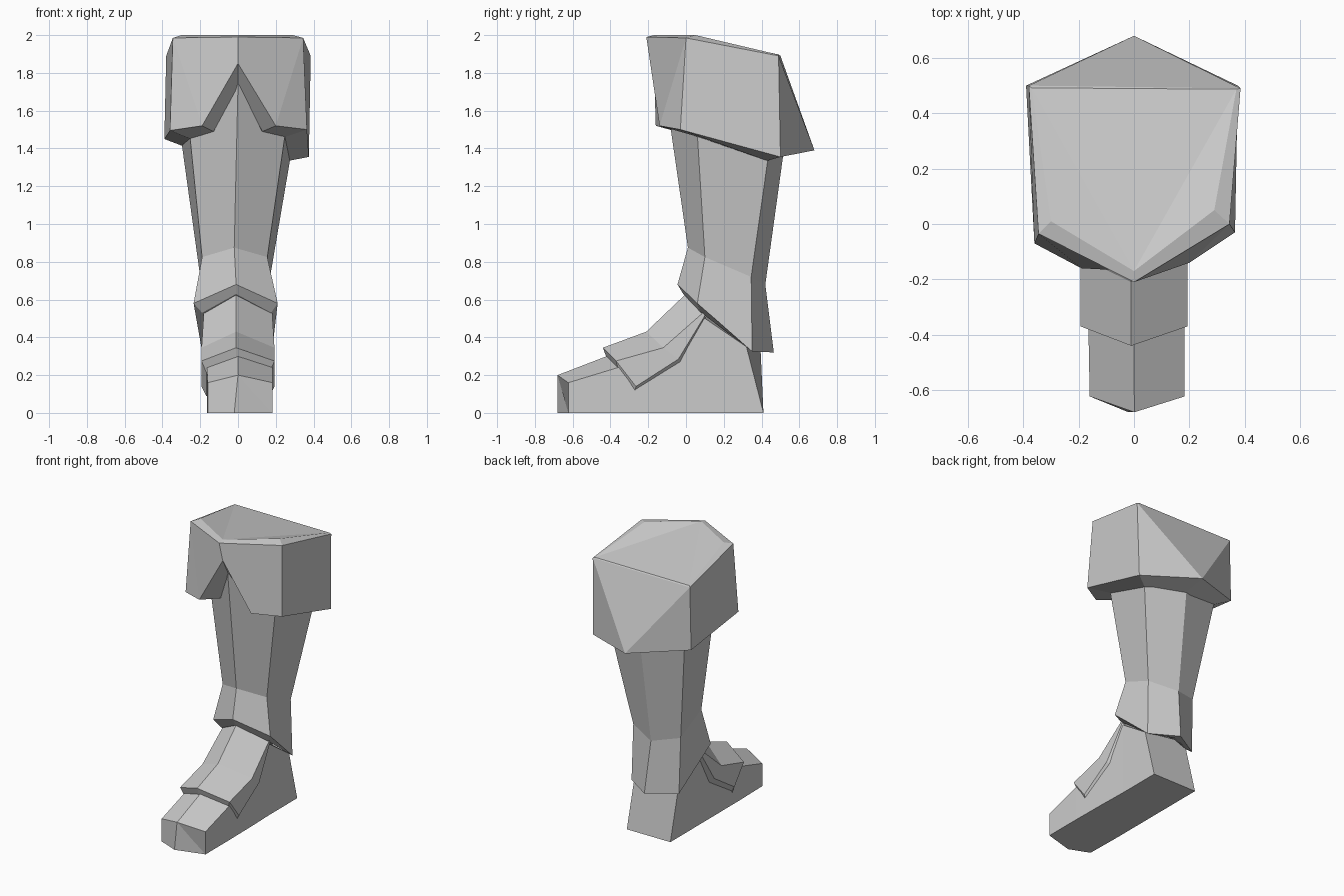
import bpy, bmesh

steel = bpy.data.materials.new("grey steel")
steel.diffuse_color = (0.6, 0.6, 0.6, 1)


def build(name, verts, faces):
    """Make a flat-shaded part with consistent outward normals."""
    bm = bmesh.new()
    vs = [bm.verts.new(v) for v in verts]
    for f in faces:
        bm.faces.new([vs[i] for i in f])
    bmesh.ops.recalc_face_normals(bm, faces=bm.faces[:])
    mesh = bpy.data.meshes.new(name)
    bm.to_mesh(mesh)
    bm.free()
    mesh.materials.append(steel)
    obj = bpy.data.objects.new(name, mesh)
    bpy.context.collection.objects.link(obj)
    return obj


def loft(name, rings):
    """Join equal-sized closed rings with quads and cap both ends."""
    n = len(rings[0])
    verts = [p for ring in rings for p in ring]
    faces = [(r * n + i, r * n + (i + 1) % n, (r + 1) * n + (i + 1) % n, (r + 1) * n + i)
             for r in range(len(rings) - 1) for i in range(n)]
    faces += [tuple(range(n)), tuple(range(len(verts) - n, len(verts)))]
    return build(name, verts, faces)


# Shin guard: hexagonal rings (front, front right, back right, back, back left, front left)
loft("shin_guard", [
    [(0, -.115, 1.74), (.285, .045, 1.72), (.32, .47, 1.60), (0, .55, 1.62), (-.325, .47, 1.62), (-.28, .045, 1.72)],
    [(-.02, .01, .875), (.155, .10, .825), (.17, .345, .72), (-.02, .42, .68), (-.2, .345, .72), (-.19, .10, .825)],
    [(-.01, -.045, .68), (.21, .06, .58), (.18, .35, .325), (0, .465, .32), (-.19, .35, .325), (-.235, .06, .58)],
    [(-.01, -.015, .63), (.175, .08, .53), (.155, .335, .34), (0, .41, .33), (-.165, .335, .34), (-.19, .08, .53)],
])

# Knee cuff: top bevel, outer rim with a front notch, underside rim
cuff = [
    (0, -.17, 2), (.29, .05, 2), (.37, .487, 1.897), (-.37, .492, 1.897), (-.3, .01, 2),          # 0-4 top panel
    (0, -.21, 1.99), (.345, 0, 1.985), (.385, .49, 1.89), (-.38, .5, 1.89), (-.345, -.035, 1.985),  # 5-9 top rim
    (0, -.17, 1.85), (.2, -.14, 1.52), (.365, -.03, 1.5), (.375, .5, 1.355),                      # 10-13 lower rim
    (0, .68, 1.39), (-.39, .5, 1.45), (-.36, -.07, 1.495), (-.19, -.16, 1.52),                    # 14-17
    (0, -.1, 1.72), (.13, -.01, 1.49), (.245, .07, 1.46), (.27, .43, 1.335),                      # 18-21 inner rim
    (0, .51, 1.36), (-.285, .43, 1.41), (-.25, .07, 1.45), (-.13, -.01, 1.49),                    # 22-25
]
faces = [(0, 1, 2), (0, 2, 3), (0, 3, 4)]
faces += [(i, (i + 1) % 5, 5 + (i + 1) % 5, 5 + i) for i in range(5)]
faces += [(5, 6, 11, 10), (6, 12, 11), (6, 7, 13, 12),
          (7, 14, 13), (7, 8, 14), (8, 15, 14),
          (8, 9, 16, 15), (9, 17, 16), (9, 5, 10, 17)]
faces += [(10 + i, 10 + (i + 1) % 8, 18 + (i + 1) % 8, 18 + i) for i in range(8)]
faces.append(tuple(range(18, 26)))
build("knee_cuff", cuff, faces)


def foot_ring(left, right, top, side, base_y):
    """Ridge-topped section: top and side are (y, z) pairs."""
    mid = (left + right) / 2 - .01
    return [(left, base_y, 0), (left, *side), (mid, *top), (right, *side), (right, base_y, 0)]


# Shoe: toe to heel, with a pointed toe
shoe = [
    foot_ring(-.16, .183, (-.68, .2), (-.623, .16), -.623),
    foot_ring(-.165, .183, (-.42, .3), (-.36, .24), -.36),
    foot_ring(-.165, .18, (-.2, .39), (-.1, .31), -.1),
    foot_ring(-.165, .175, (.02, .6), (.1, .5), .1),
    foot_ring(-.165, .175, (.395, .33), (.32, .35), .41),
]
loft("shoe", shoe)
# The pointed toe reaches the sole
build("toe_tip", [(-.16, -.623, 0), (-.16, -.623, .16), (0, -.68, .2), (.183, -.623, .16),
                  (.183, -.623, 0), (-.02, -.68, 0)],
      [(0, 1, 2, 5), (5, 2, 3, 4), (1, 3, 2), (0, 5, 4), (0, 4, 3, 1)])


def plate_ring(half, top, side, low, inner):
    """Open-bottomed arch closed by an inward-turned lower lip."""
    lx, rx = -half - .003, half + .003
    return [(lx + .035, *inner), (lx, *low), (lx, *side), (-.01, *top),
            (rx, *side), (rx, *low), (rx - .035, *inner)]


# Instep plate: front lip, front edge, bend, ankle end
loft("instep_plate", [
    plate_ring(.165, (-.42, .29), (-.355, .215), (-.275, .09), (-.27, .095)),
    plate_ring(.19, (-.44, .345), (-.37, .275), (-.265, .14), (-.275, .09)),
    plate_ring(.19, (-.21, .43), (-.12, .345), (-.04, .285), (-.02, .25)),
    plate_ring(.178, (.01, .64), (.09, .53), (.1, .515), (.11, .48)),
])
